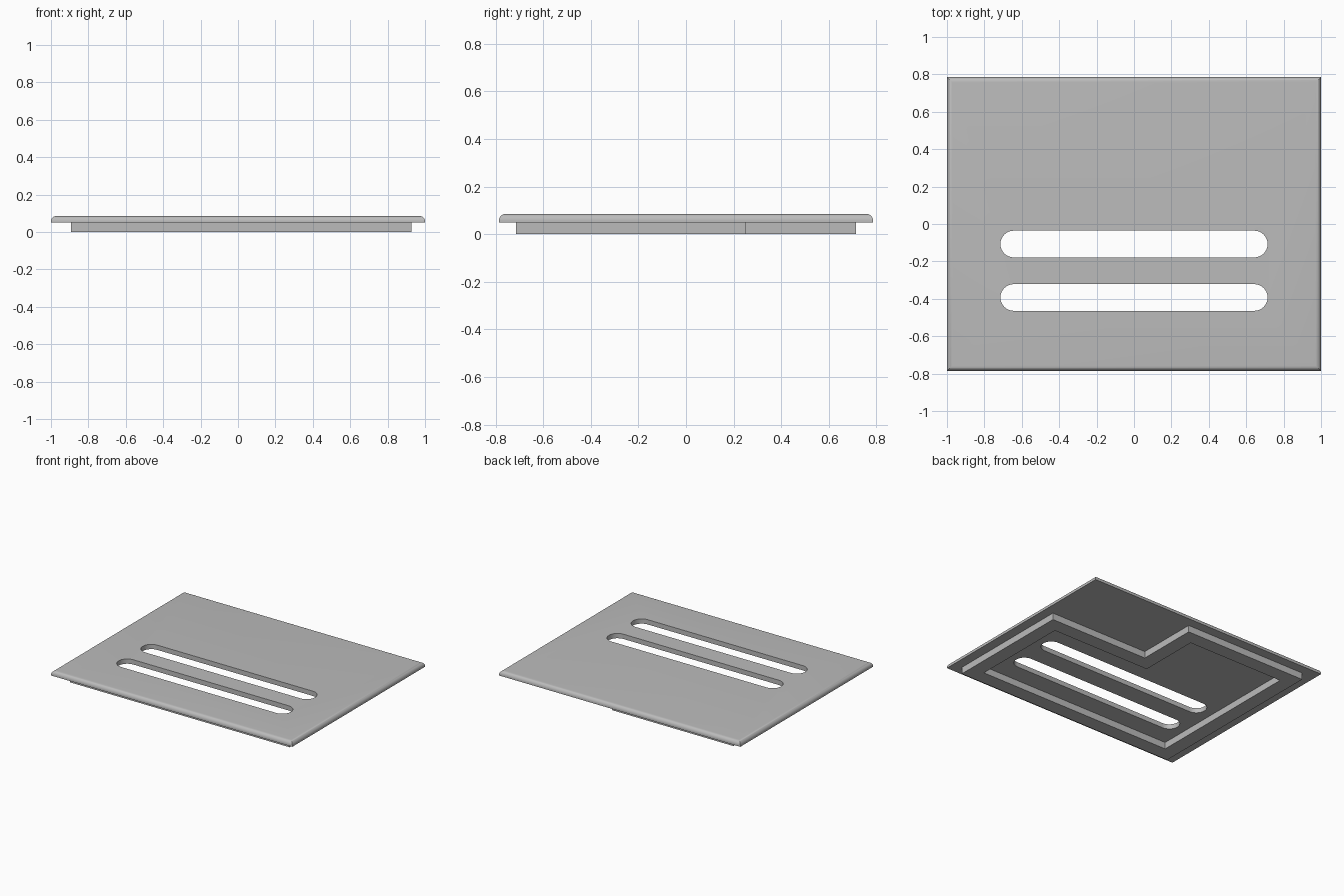
import bpy, bmesh, math

cube = bpy.data.objects.get("Cube")
if cube:
    bpy.data.objects.remove(cube, do_unlink=True)

U = 1 / 14            # one design unit
RIM_H = 0.7 * U       # height of the rim under the plate
TOP = 1.2 * U         # top of the plate

grey = bpy.data.materials.new("plain grey")
grey.use_nodes = True
grey.diffuse_color = (0.5, 0.5, 0.5, 1)
grey.node_tree.nodes["Principled BSDF"].inputs["Base Color"].default_value = (0.5, 0.5, 0.5, 1)


def make_object(name, bm):
    bmesh.ops.recalc_face_normals(bm, faces=bm.faces)
    mesh = bpy.data.meshes.new(name)
    bm.to_mesh(mesh)
    bm.free()
    mesh.materials.append(grey)
    obj = bpy.data.objects.new(name, mesh)
    bpy.context.collection.objects.link(obj)
    return obj


def prism(bm, points, z0, z1):
    """Extrude a flat outline from z0 up to z1."""
    face = bm.faces.new([bm.verts.new((x, y, z0)) for x, y in points])
    top = bmesh.ops.extrude_face_region(bm, geom=[face])["geom"]
    verts = [v for v in top if isinstance(v, bmesh.types.BMVert)]
    bmesh.ops.translate(bm, verts=verts, vec=(0, 0, z1 - z0))


def slot_outline(cy, half, r, steps=16):
    """Rounded slot along x, with half length including the round ends."""
    points = []
    for side in (1, -1):
        for i in range(steps + 1):
            a = math.pi * (i / steps - 0.5)
            points.append((side * (half - r + r * math.cos(a)), cy + side * r * math.sin(a)))
    return points


# Plate with rounded upper edges
bm = bmesh.new()
hx, hy = 14 * U, 11 * U
prism(bm, [(-hx, -hy), (hx, -hy), (hx, hy), (-hx, hy)], RIM_H, TOP)
upper = [e for e in bm.edges if all(v.co.z > TOP - 1e-4 for v in e.verts)]
bmesh.ops.bevel(bm, geom=upper, offset=0.4 * U, segments=8, profile=0.5, affect='EDGES')
plate = make_object("plate", bm)

# Two long slots cut through the plate
bm = bmesh.new()
for cy in (-1.5, -5.5):
    prism(bm, slot_outline(cy * U, 10 * U, U), 0, 2 * TOP)
cutter = make_object("slot_cutter", bm)
cutter.hide_render = True
cut = plate.modifiers.new("slots", 'BOOLEAN')
cut.object = cutter
cut.operation = 'DIFFERENCE'
cut.solver = 'EXACT'
bpy.context.view_layer.update()
evaluated = plate.evaluated_get(bpy.context.evaluated_depsgraph_get())
mesh = bpy.data.meshes.new_from_object(evaluated)
plate.modifiers.clear()
plate.data = mesh
bpy.data.objects.remove(cutter, do_unlink=True)

# Smooth the curved faces, keep the flat ones flat
for p in mesh.polygons:
    p.use_smooth = abs(p.normal.z) < 0.999
mesh.set_sharp_from_angle(angle=math.radians(30))

# Stepped rim under the plate: outline corners with their inward directions
corners = [(-12.5, -10, 1, 1), (13, -10, -1, 1), (13, 3.5, -1, -1),
           (1.6, 3.5, -1, -1), (1.6, 10, -1, -1), (-12.5, 10, 1, -1)]
WALL = 1.5
bm = bmesh.new()
rings = []
for inset, z in ((0, 0), (0, RIM_H), (WALL, RIM_H), (WALL, 0)):
    rings.append([bm.verts.new(((x + dx * inset) * U, (y + dy * inset) * U, z))
                  for x, y, dx, dy in corners])
for k in range(4):
    a, b = rings[k], rings[(k + 1) % 4]
    for i in range(len(corners)):
        j = (i + 1) % len(corners)
        bm.faces.new((a[i], a[j], b[j], b[i]))
make_object("underside_rim", bm)
